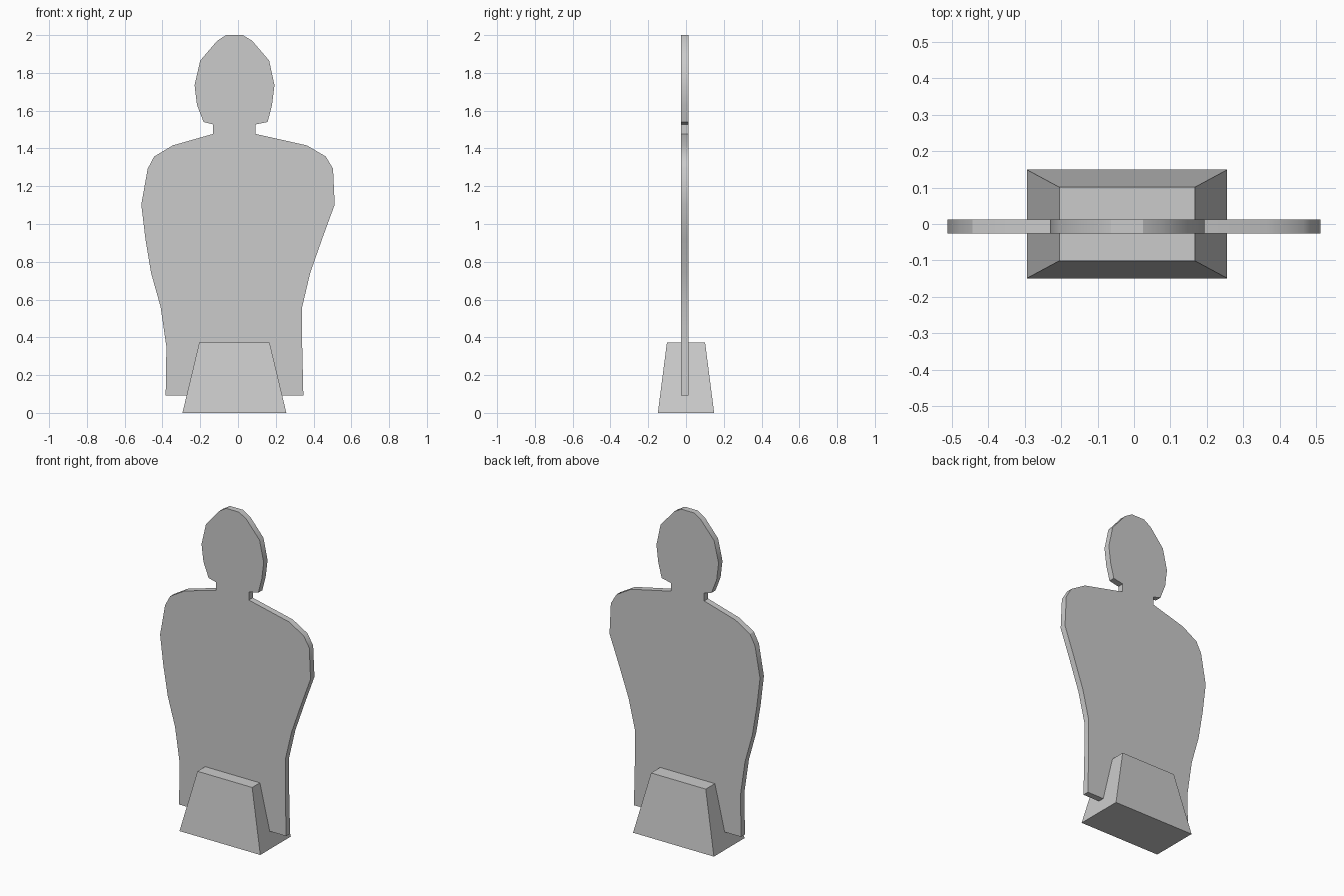
import bpy, bmesh
from math import radians

if "Cube" in bpy.data.objects:
    bpy.data.objects.remove(bpy.data.objects["Cube"])


def add_object(name, bm, smooth_angle=None):
    bmesh.ops.recalc_face_normals(bm, faces=bm.faces)
    mesh = bpy.data.meshes.new(name)
    bm.to_mesh(mesh)
    bm.free()
    obj = bpy.data.objects.new(name, mesh)
    bpy.context.collection.objects.link(obj)
    if smooth_angle:
        bpy.ops.object.select_all(action='DESELECT')
        bpy.context.view_layer.objects.active = obj
        obj.select_set(True)
        bpy.ops.object.shade_smooth_by_angle(angle=radians(smooth_angle))
    return obj


# Silhouette rows from the top of the head down: (left x, right x, z)
rows = [
    (-0.063, 0.025, 2.0), (-0.11, 0.075, 1.97), (-0.20, 0.165, 1.865),
    (-0.23, 0.193, 1.735), (-0.217, 0.18, 1.63), (-0.182, 0.157, 1.54),
    (-0.132, 0.092, 1.527), (-0.132, 0.092, 1.477),
    (-0.346, 0.365, 1.416), (-0.444, 0.465, 1.357), (-0.478, 0.503, 1.293),
    (-0.512, 0.512, 1.103), (-0.49, 0.445, 0.92), (-0.46, 0.382, 0.74),
    (-0.41, 0.34, 0.562), (-0.379, 0.34, 0.35), (-0.383, 0.346, 0.093),
]
outline = [(r, z) for l, r, z in rows] + [(l, z) for l, r, z in reversed(rows)]

# Flat figure panel
bm = bmesh.new()
face = bm.faces.new([bm.verts.new((x, -0.026, z)) for x, z in outline])
side = bmesh.ops.extrude_face_region(bm, geom=[face], use_keep_orig=True)
bmesh.ops.translate(bm, vec=(0, 0.038, 0),
                    verts=[g for g in side["geom"] if isinstance(g, bmesh.types.BMVert)])
add_object("figure_panel", bm, 30)

# Tapered foot block
bm = bmesh.new()
bmesh.ops.create_cube(bm, size=2)
for v in bm.verts:
    top = v.co.z > 0
    half_x, half_y = (0.186, 0.101) if top else (0.275, 0.149)
    v.co = (-0.019 + v.co.x * half_x, v.co.y * half_y, 0.373 if top else 0)
add_object("foot_block", bm)
